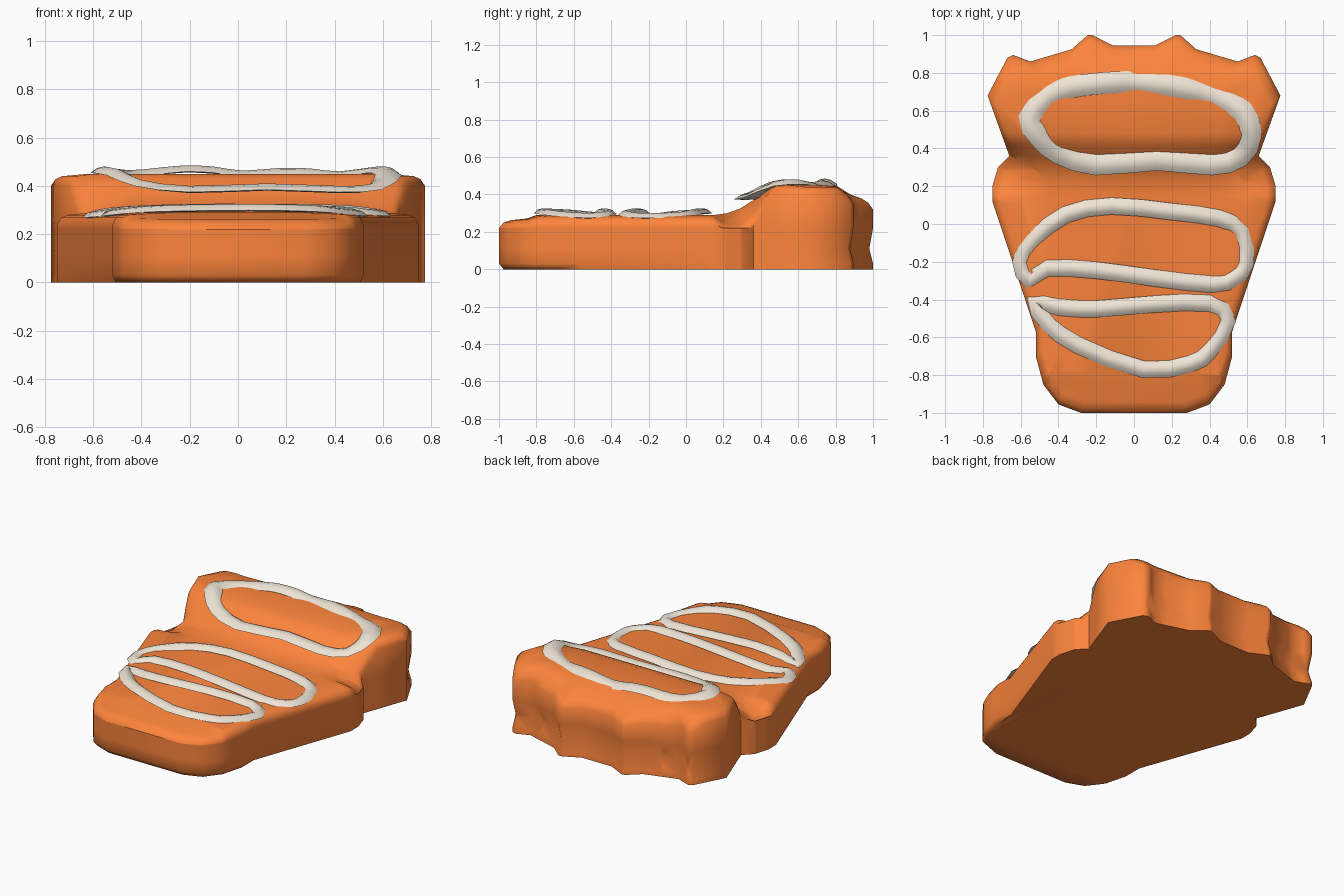
import bpy, bmesh, math
from mathutils import Vector

if "Cube" in bpy.data.objects:
    bpy.data.objects.remove(bpy.data.objects["Cube"])


def material(name, color):
    m = bpy.data.materials.new(name)
    m.diffuse_color = (*color, 1)
    m.use_nodes = True
    m.node_tree.nodes["Principled BSDF"].inputs["Base Color"].default_value = m.diffuse_color
    return m


def finish(bm, name, mat, angle):
    bmesh.ops.recalc_face_normals(bm, faces=bm.faces)
    me = bpy.data.meshes.new(name)
    bm.to_mesh(me)
    bm.free()
    ob = bpy.data.objects.new(name, me)
    bpy.context.collection.objects.link(ob)
    me.materials.append(mat)
    bpy.ops.object.select_all(action='DESELECT')
    ob.select_set(True)
    bpy.context.view_layer.objects.active = ob
    bpy.ops.object.shade_smooth_by_angle(angle=math.radians(angle))
    return ob


def bridge(bm, a, b):
    n = len(a)
    for i in range(n):
        bm.faces.new((a[i], a[(i + 1) % n], b[(i + 1) % n], b[i]))


orange = material("orange", (0.98, 0.232, 0.045))
cream = material("cream", (0.86, 0.78, 0.67))

# Body: right half of the outline, mirrored
HALF = [(0.28, -1), (0.40, -0.955), (0.48, -0.85), (0.52, -0.70), (0.52, -0.57),
        (0.75, 0.12), (0.75, 0.20), (0.72, 0.30), (0.66, 0.36), (0.775, 0.68),
        (0.67, 0.88), (0.64, 0.895), (0.55, 0.86), (0.33, 0.925), (0.245, 1.0),
        (0.22, 1.0), (0.11, 0.945)]
outline = HALF + [(-x, y) for x, y in reversed(HALF)]

# Height of the top along y
TOP = [(-1, 0.27), (-0.85, 0.275), (-0.8, 0.29), (0.15, 0.29), (0.22, 0.30),
       (0.29, 0.325), (0.36, 0.37), (0.42, 0.43), (0.48, 0.45),
       (0.80, 0.45), (0.88, 0.405), (1, 0.37)]


def height(x, y):
    z = TOP[-1][1]
    for (y0, z0), (y1, z1) in zip(TOP, TOP[1:]):
        if y <= y1:
            z = z0 + (z1 - z0) * max(0, y - y0) / (y1 - y0)
            break
    if 0.15 < y < 0.48:     # the ramp falls away at the sides
        z -= max(0, abs(x) - 0.45) * 0.35 * math.sin(math.pi * (y - 0.15) / 0.33)
    return z


bm = bmesh.new()
rings = []
# rings: scale, z (top rings store 1 - drop below the height profile)
for s, z in ((0.975, 0), (1, 0.03), (0.98, 0.11), (1, 0.22), (1, 0.95),
             (0.975, 0.978), (0.94, 0.99), (0.80, 1)):
    ring = []
    for x, y in outline:
        k = s
        if z < 0.5:         # front is undercut at the foot, back has a groove
            back = y > 0.85
            k = (s if z == 0.11 else 1) if back else (s if z == 0 and y < 0.1 else 1)
        ring.append(bm.verts.new((x * k, y * k, z)))
    if rings:
        bridge(bm, rings[-1], ring)
    rings.append(ring)
bm.faces.new(rings[0])
bm.faces.new(rings[-1])
cuts = [((0, y, 0), (0, 1, 0)) for y, _ in TOP[1:-1]] + \
       [((x, 0, 0), (1, 0, 0)) for x in (-0.45, 0, 0.45)]
for co, no in cuts:
    bmesh.ops.bisect_plane(bm, geom=bm.verts[:] + bm.edges[:] + bm.faces[:],
                           plane_co=co, plane_no=no, dist=1e-4)
for v in bm.verts:
    if v.co.z > 0.5:
        v.co.z = height(v.co.x, v.co.y) - (1 - v.co.z)
finish(bm, "body", orange, 62)


# Icing loops: closed centre lines swept with a shallow arched section
def icing(name, pts, width):
    bm = bmesh.new()
    pts = [Vector(p) for p in pts]
    n = len(pts)
    path = []
    for i in range(n):      # smooth the loop a little
        a, b, c, d = (pts[(i + k) % n] for k in (-1, 0, 1, 2))
        path += [b, (b + c) * 0.5625 - (a + d) * 0.0625]
    n = len(path)
    section = ((-1, -0.026), (-0.5, -0.006), (0, 0), (0.5, -0.006), (1, -0.026), (0, -0.03))
    loops = []
    for i, p in enumerate(path):
        t = path[(i + 1) % n] - path[i - 1]
        side = Vector((t.y, -t.x, 0)).normalized() * width / 2
        loops.append([bm.verts.new(p + side * u + Vector((0, 0, w))) for u, w in section])
    for i in range(n):
        bridge(bm, loops[i], loops[(i + 1) % n])
    finish(bm, name, cream, 50)


icing("back_icing_loop", [
    (-0.555, 0.56, 0.48), (-0.455, 0.68, 0.465), (-0.33, 0.725, 0.475), (-0.22, 0.74, 0.485),
    (-0.1, 0.75, 0.48), (0.02, 0.75, 0.463), (0.18, 0.735, 0.475), (0.3, 0.71, 0.472),
    (0.42, 0.68, 0.46), (0.575, 0.60, 0.48), (0.62, 0.47, 0.47), (0.56, 0.355, 0.41),
    (0.41, 0.315, 0.40), (0.12, 0.34, 0.41), (-0.2, 0.315, 0.40), (-0.4, 0.375, 0.425),
    (-0.5, 0.46, 0.47)], 0.115)

icing("middle_icing_loop", [
    (-0.60, -0.2, 0.295), (-0.53, -0.08, 0.31), (-0.36, 0.05, 0.32), (-0.12, 0.095, 0.325),
    (0.2, 0.065, 0.325), (0.45, 0.03, 0.32), (0.57, -0.04, 0.305), (0.59, -0.21, 0.30),
    (0.53, -0.285, 0.305), (0.42, -0.32, 0.315), (0.1, -0.285, 0.325), (-0.2, -0.245, 0.325),
    (-0.46, -0.235, 0.315), (-0.55, -0.30, 0.30)], 0.09)

icing("front_icing_loop", [
    (-0.53, -0.41, 0.30), (-0.4, -0.44, 0.315), (-0.2, -0.45, 0.325), (0.1, -0.425, 0.325),
    (0.4, -0.42, 0.315), (0.495, -0.51, 0.30), (0.40, -0.67, 0.31), (0.3, -0.74, 0.32),
    (0.05, -0.77, 0.325), (-0.3, -0.64, 0.32), (-0.45, -0.53, 0.31)], 0.09)
